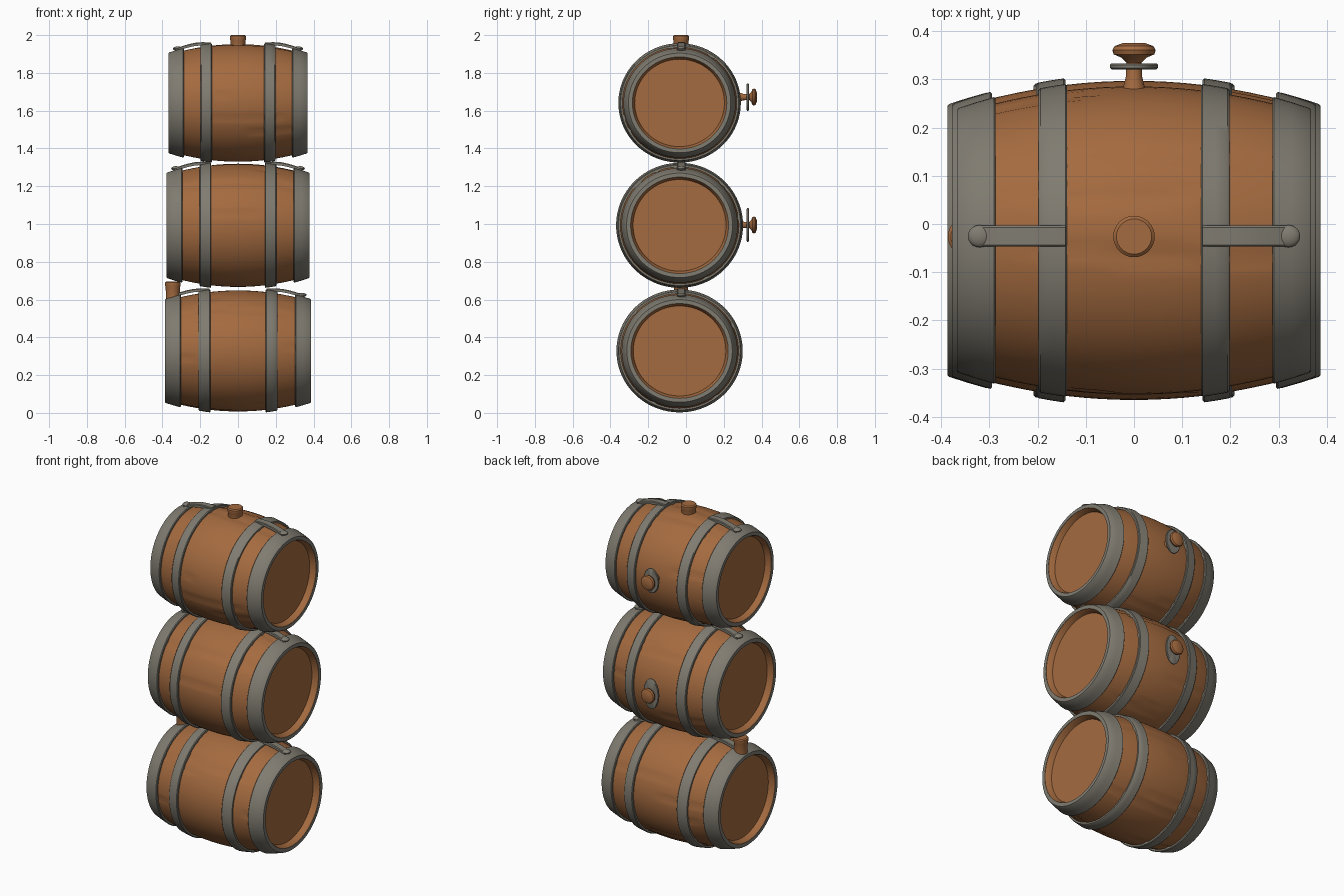
import bpy, bmesh, math, random
from mathutils import Vector, Matrix

if "Cube" in bpy.data.objects:
    bpy.data.objects.remove(bpy.data.objects["Cube"])

random.seed(4)
SEG = 96


def material(name, rgb):
    m = bpy.data.materials.new(name)
    m.diffuse_color = (*rgb, 1)
    m.use_nodes = True
    m.node_tree.nodes["Principled BSDF"].inputs["Base Color"].default_value = m.diffuse_color
    return m


WOOD = material("warm wood", (0.37, 0.145, 0.050))
IRON = material("dull iron", (0.215, 0.200, 0.165))


def finish(name, bm, mat, matrix, angle=35):
    bmesh.ops.transform(bm, matrix=matrix, verts=bm.verts)
    bmesh.ops.remove_doubles(bm, verts=bm.verts, dist=1e-5)
    bmesh.ops.recalc_face_normals(bm, faces=bm.faces)
    me = bpy.data.meshes.new(name)
    bm.to_mesh(me)
    bm.free()
    me.materials.append(mat)
    me.shade_smooth()
    me.set_sharp_from_angle(angle=math.radians(angle))
    ob = bpy.data.objects.new(name, me)
    bpy.context.collection.objects.link(ob)
    return ob


def lathe(name, profile, mat, matrix, seg=SEG, closed=False, dent=None):
    """Spin (along, radius) points about the x axis."""
    bm = bmesh.new()
    rings = []
    for x, r in profile:
        ring = []
        for i in range(seg):
            a = 2 * math.pi * i / seg
            rr = max(r - (dent(x, r, i) if dent else 0), 0)
            ring.append(bm.verts.new((x, rr * math.cos(a), rr * math.sin(a))))
        rings.append(ring)
    pairs = list(zip(rings, rings[1:])) + ([(rings[-1], rings[0])] if closed else [])
    for p, q in pairs:
        for i in range(seg):
            j = (i + 1) % seg
            bm.faces.new((p[i], p[j], q[j], q[i]))
    return finish(name, bm, mat, matrix)


def wood_r(x):
    return 0.331 - 0.4 * x * x


def hoop_profile(x0, x1):
    # chamfered band following the belly of the barrel
    t, c = 0.0135, 0.004
    return [(x0, wood_r(x0) - 0.012), (x0, wood_r(x0) + t - c),
            (x0 + c, wood_r(x0) + t), ((x0 + x1) / 2, wood_r((x0 + x1) / 2) + t),
            (x1 - c, wood_r(x1) + t), (x1, wood_r(x1) + t - c),
            (x1, wood_r(x1) - 0.012)]


def strap(name, side, matrix):
    # arched bar joining the two hoops on top of the barrel
    path = [(0.150, 0.332), (0.200, 0.333), (0.235, 0.330), (0.270, 0.323),
            (0.305, 0.313), (0.345, 0.298)]
    bm = bmesh.new()
    w, h, c = 0.0225, 0.009, 0.004
    section = [(-w, -h), (w, -h), (w, h - c), (w - c, h), (c - w, h), (-w, h - c)]
    rings = [[bm.verts.new((side * x, y + 0.009, z + dz)) for y, dz in section]
             for x, z in path]
    for p, q in zip(rings, rings[1:]):
        for i in range(6):
            j = (i + 1) % 6
            bm.faces.new((p[i], p[j], q[j], q[i]))
    bm.faces.new(rings[0])
    bm.faces.new(rings[-1])
    finish(name, bm, IRON, matrix)
    # hammered rivet pad at the strap end
    bm = bmesh.new()
    bmesh.ops.create_uvsphere(bm, u_segments=20, v_segments=10, radius=1)
    pad = Matrix.Translation((side * 0.337, 0.009, 0.306)) @ Matrix.Diagonal((0.026, 0.024, 0.012, 1))
    finish(name + "_rivet", bm, IRON, matrix @ pad)


def barrel(label, z, sx, sy, sz):
    m = Matrix.Translation((0, -0.034, z)) @ Matrix.Diagonal((sx, sy, sz, 1))
    # random partial cracks between staves
    cracks = {}
    for _ in range(16):
        a, b = sorted((random.uniform(-0.4, 0.4), random.uniform(-0.4, 0.4)))
        cracks[random.randrange(SEG)] = (a, b)

    def dent(x, r, i):
        return 0.005 if r > 0.275 and i in cracks and cracks[i][0] < x < cracks[i][1] else 0

    # staves and recessed heads in one profile
    n = 22
    body = [(-0.385 + 0.77 * i / n, wood_r(-0.385 + 0.77 * i / n)) for i in range(n + 1)]
    head = [(0.385, 0.259), (0.381, 0.256), (0.350, 0.246), (0.350, 0)]
    lathe(label + "_wood", [(-x, r) for x, r in reversed(head)] + body + head, WOOD, m, dent=dent)
    for side, word in ((-1, "left"), (1, "right")):
        for x0, x1, kind in ((0.146, 0.208, "inner"), (0.302, 0.387, "end")):
            prof = [(side * x, r) for x, r in hoop_profile(x0, x1)]
            lathe(f"{label}_{word}_{kind}_hoop", prof, IRON, m, closed=True)
        strap(f"{label}_{word}_strap", side, m)


def bung(name, x, y, z0, z1, r):
    h = z1 - z0
    up = Matrix.Translation((x, y, z0)) @ Matrix.Rotation(-math.pi / 2, 4, 'Y')
    lathe(name, [(0, 0), (0, r * 0.9), (h - 0.03, r * 0.92), (h - 0.022, r),
                 (h - 0.006, r), (h, r * 0.85), (h, 0)], WOOD, up, seg=32)


def tap(name, z, plate_h):
    back = Matrix.Translation((0, 0, z)) @ Matrix.Rotation(math.pi / 2, 4, 'Z')
    # turned stem and knob
    lathe(name + "_knob", [(0.27, 0), (0.27, 0.026), (0.305, 0.017), (0.335, 0.016),
                           (0.345, 0.026), (0.352, 0.042), (0.361, 0.045), (0.369, 0.040),
                           (0.375, 0.024), (0.376, 0)], WOOD, back, seg=32)
    # thin oval plate
    oval = back @ Matrix.Diagonal((1, 0.05, plate_h, 1))
    lathe(name + "_plate", [(0.321, 0), (0.321, 0.94), (0.324, 1), (0.330, 1),
                            (0.333, 0.94), (0.333, 0)], IRON, oval, seg=40)


# stacked barrels
barrel("bottom_barrel", 0.328, 1.0, 0.995, 0.968)
barrel("middle_barrel", 0.993, 0.975, 1.0, 0.985)
barrel("top_barrel", 1.641, 0.95, 0.965, 0.94)

# bungs and taps
bung("top_bung", 0, -0.026, 1.93, 2.0, 0.043)
bung("bottom_bung", -0.345, -0.026, 0.60, 0.695, 0.041)
tap("top_tap", 1.672, 0.073)
tap("middle_tap", 0.995, 0.09)
